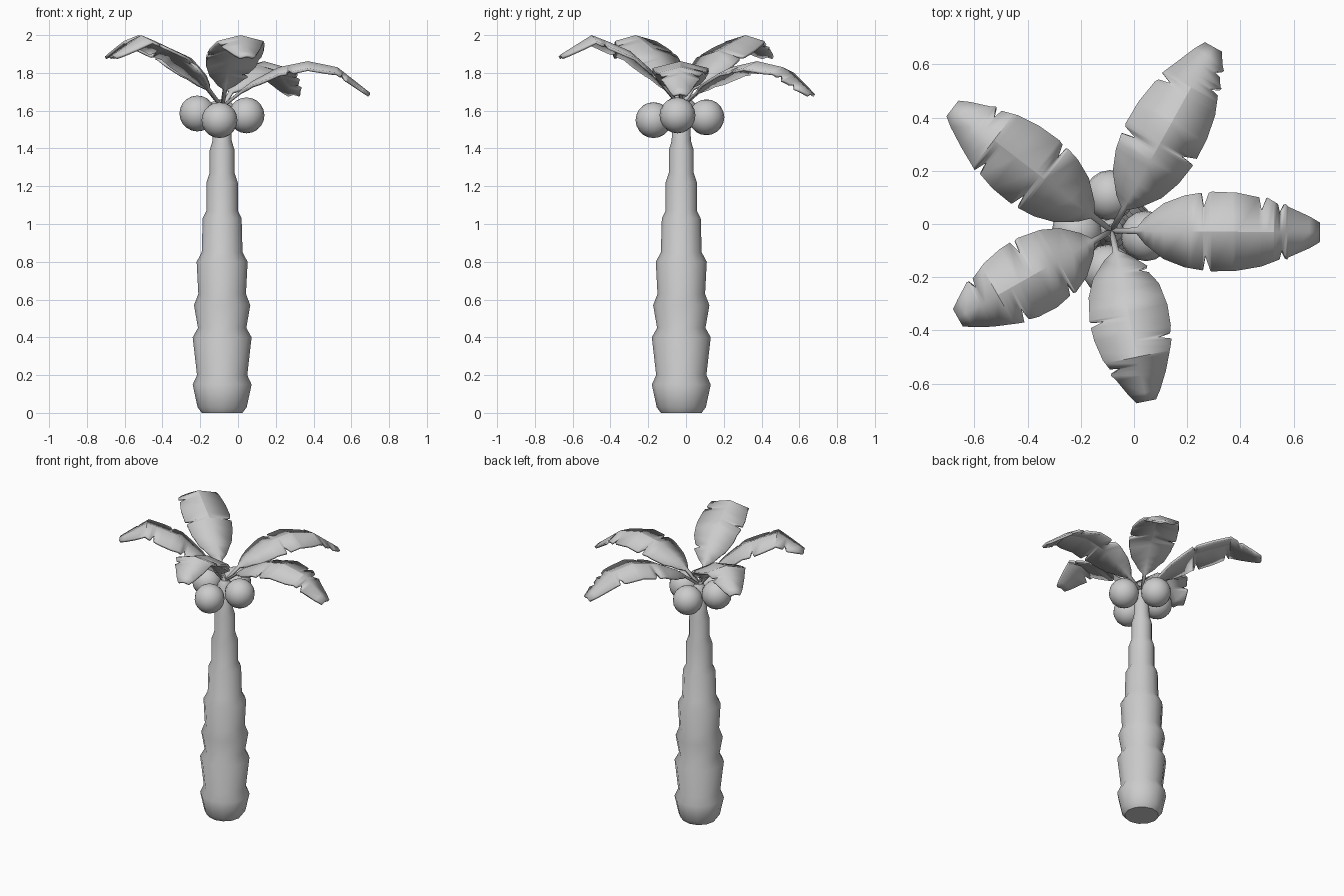
import bpy, bmesh, math
from mathutils import Vector

if "Cube" in bpy.data.objects:
    bpy.data.objects.remove(bpy.data.objects["Cube"])

CX, CY = -0.084, -0.025


def add_object(name, bm, angle):
    me = bpy.data.meshes.new(name)
    bm.to_mesh(me)
    bm.free()
    ob = bpy.data.objects.new(name, me)
    bpy.context.collection.objects.link(ob)
    bpy.ops.object.select_all(action='DESELECT')
    ob.select_set(True)
    bpy.context.view_layer.objects.active = ob
    bpy.ops.object.shade_smooth_by_angle(angle=math.radians(angle))
    return ob


def lerp(table, t):
    for (a, u), (b, v) in zip(table, table[1:]):
        if t <= b:
            return u + (v - u) * (t - a) / (b - a)
    return table[-1][1]


# Trunk: stacked tapering segments, revolved
profile = [(0.108, 0), (0.13, 0.03), (0.156, 0.15), (0.133, 0.20), (0.156, 0.40),
           (0.128, 0.45), (0.149, 0.57), (0.126, 0.63), (0.135, 0.80), (0.108, 0.85),
           (0.103, 1.03), (0.083, 1.07), (0.083, 1.22), (0.066, 1.27), (0.066, 1.39),
           (0.051, 1.44), (0.045, 1.60), (0.025, 1.63)]
SIDES = 12
bm = bmesh.new()
rings = [[bm.verts.new((CX + r * math.cos(2 * math.pi * k / SIDES),
                        CY + r * math.sin(2 * math.pi * k / SIDES), z))
          for k in range(SIDES)] for r, z in profile]
for a, b in zip(rings, rings[1:]):
    for k in range(SIDES):
        j = (k + 1) % SIDES
        bm.faces.new((a[k], a[j], b[j], b[k]))
bm.faces.new(rings[0][::-1])
bm.faces.new(rings[-1])
add_object("trunk", bm, 40)

# Coconuts
for i, pos in enumerate([(-0.215, -0.03, 1.585), (-0.098, -0.172, 1.55),
                         (0.045, -0.045, 1.575), (-0.09, 0.108, 1.565)]):
    bm = bmesh.new()
    bmesh.ops.create_uvsphere(bm, u_segments=16, v_segments=10, radius=0.095)
    bmesh.ops.translate(bm, verts=bm.verts, vec=Vector(pos))
    add_object(f"coconut_{i + 1}", bm, 60)

# Leaf outline (half width) and spine heights along the leaf
WIDTH = [(0, 0.01), (0.12, 0.012), (0.16, 0.05), (0.25, 0.105), (0.35, 0.135),
         (0.48, 0.15), (0.6, 0.147), (0.72, 0.13), (0.85, 0.095), (0.95, 0.06), (1, 0.037)]
LOW = [(0, 1.63), (0.2, 1.755), (0.38, 1.83), (0.58, 1.862), (0.78, 1.83), (1, 1.695)]
HIGH = [(0, 1.63), (0.22, 1.80), (0.42, 1.915), (0.6, 1.965), (0.74, 2.0), (1, 1.895)]


def side_width(notches):
    # Outline with a narrow torn slit cut in at each notch
    pts = [p for p in WIDTH if all(not n - 0.03 < p[0] < n + 0.03 for n in notches)]
    for n in notches:
        w = lerp(WIDTH, n)
        pts += [(n - 0.012, w), (n, w * 0.62), (n + 0.025, w)]
    return sorted(pts)


def leaf(name, angle, length, spine, left, right):
    lw, rw = side_width(left), side_width(right)
    stations = sorted({round(p[0], 4) for p in lw + rw + spine})
    d = Vector((math.cos(math.radians(angle)), math.sin(math.radians(angle)), 0))
    n = Vector((-d.y, d.x, 0))
    bm = bmesh.new()
    rows = []
    for t in stations:
        s = Vector((CX, CY, lerp(spine, t))) + d * (t * length)
        a, b = lerp(lw, t), lerp(rw, t)
        rows.append([bm.verts.new(p) for p in
                     (s + n * a - Vector((0, 0, 0.25 * a)), s,
                      s - n * b - Vector((0, 0, 0.25 * b)))])
    for p, q in zip(rows, rows[1:]):
        bm.faces.new((p[1], q[1], q[0], p[0]))
        bm.faces.new((p[2], q[2], q[1], p[1]))
    bm.normal_update()
    ob = add_object(name, bm, 25)
    m = ob.modifiers.new("thickness", 'SOLIDIFY')
    m.thickness = 0.015
    m.offset = -1


leaf("leaf_right", -0.5, 0.783, LOW, [0.44, 0.72, 0.81], [0.45, 0.82])
leaf("leaf_back_right", 61, 0.79, LOW, [0.44, 0.75], [0.47, 0.82, 0.9])
leaf("leaf_back_left", 142.5, 0.755, HIGH, [0.45, 0.70], [0.43, 0.81])
leaf("leaf_front_left", 209.5, 0.665, HIGH, [0.36, 0.66], [0.51, 0.83])
leaf("leaf_front", -78.5, 0.655, HIGH, [0.25, 0.65], [0.5, 0.79])
